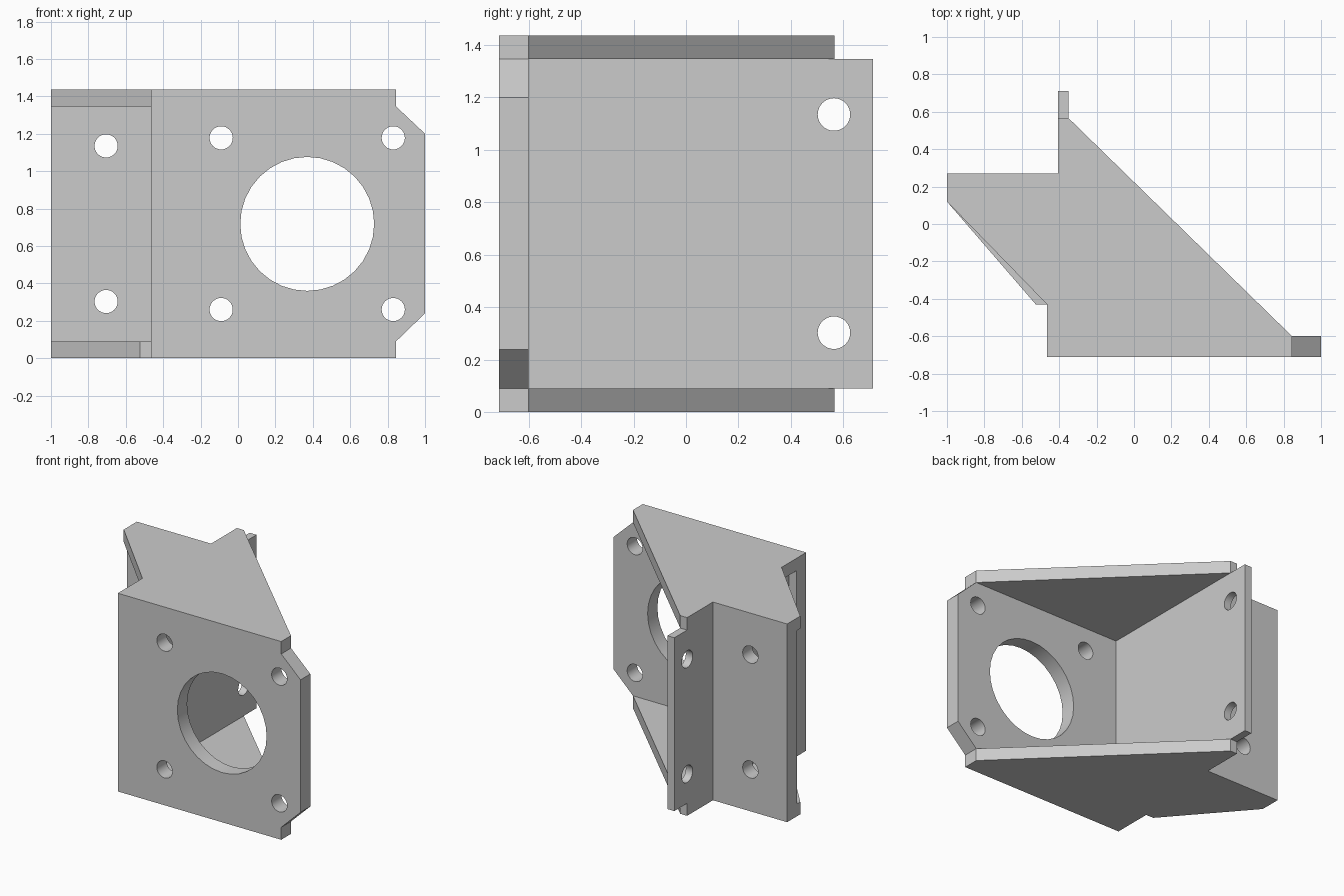
import bpy
import bmesh
from mathutils import Matrix, Vector

cube = bpy.data.objects.get("Cube")
if cube:
    bpy.data.objects.remove(cube, do_unlink=True)

metal = bpy.data.materials.new("grey_metal")
metal.use_nodes = True
GREY = (0.6, 0.6, 0.6, 1.0)
metal.diffuse_color = GREY
metal.node_tree.nodes["Principled BSDF"].inputs["Base Color"].default_value = GREY

# Directions that map a 2D profile (u, v) and its depth into space
AXES = {
    "x": lambda u, v, d: Vector((d, u, v)),
    "y": lambda u, v, d: Vector((u, d, v)),
    "z": lambda u, v, d: Vector((u, v, d)),
}
TURN = {"x": Matrix.Rotation(1.5707963, 4, "Y"), "y": Matrix.Rotation(1.5707963, 4, "X")}


def add_object(name, bm):
    bmesh.ops.recalc_face_normals(bm, faces=bm.faces)
    mesh = bpy.data.meshes.new(name)
    bm.to_mesh(mesh)
    bm.free()
    mesh.materials.append(metal)
    obj = bpy.data.objects.new(name, mesh)
    bpy.context.collection.objects.link(obj)
    return obj


def plate(name, profile, axis, start, end, holes=()):
    """Extrude a profile along an axis and drill (u, v, radius) holes."""
    place = AXES[axis]
    bm = bmesh.new()
    face = bm.faces.new([bm.verts.new(place(u, v, start)) for u, v in profile])
    extruded = bmesh.ops.extrude_face_region(bm, geom=[face])["geom"]
    verts = [g for g in extruded if isinstance(g, bmesh.types.BMVert)]
    bmesh.ops.translate(bm, verts=verts, vec=place(0, 0, end - start))
    obj = add_object(name, bm)
    if holes:
        bm = bmesh.new()
        for u, v, radius in holes:
            spot = Matrix.Translation(place(u, v, (start + end) / 2))
            bmesh.ops.create_cone(bm, cap_ends=True, segments=32, radius1=radius,
                                  radius2=radius, depth=0.5, matrix=spot @ TURN[axis])
        drill = add_object(name + "_drill", bm)
        drill.hide_render = True
        cut = obj.modifiers.new("holes", "BOOLEAN")
        cut.object = drill
        cut.solver = "EXACT"
        bpy.context.view_layer.objects.active = obj
        bpy.ops.object.modifier_apply(modifier=cut.name)
        bpy.data.objects.remove(drill, do_unlink=True)
    bpy.ops.object.select_all(action="DESELECT")
    obj.select_set(True)
    bpy.context.view_layer.objects.active = obj
    bpy.ops.object.shade_smooth_by_angle(angle=0.5)
    return obj


def rect(u0, u1, v0, v1):
    return [(u0, v0), (u1, v0), (u1, v1), (u0, v1)]


HEIGHT, SKIN = 1.436, 0.09
FRONT, INNER = -0.712, -0.60
LOW, HIGH = SKIN, HEIGHT - SKIN
BOLT = 0.062
bolt_rows = (0.303, 1.135)

# Motor plate with chamfered side tab, shaft opening and four bolt holes
motor_profile = [(-0.465, 0), (0.845, 0), (0.845, LOW), (1, 0.24),
                 (1, 1.2), (0.845, HIGH), (0.845, HEIGHT), (-0.465, HEIGHT)]
motor_holes = [(0.37, HEIGHT / 2, 0.358)]
motor_holes += [(x, z, BOLT) for x in (-0.09, 0.83) for z in (0.26, 1.178)]
plate("motor_plate", motor_profile, "y", FRONT, INNER, motor_holes)

# Upper and lower gussets; the lower one is cut a little wider at the notch
gusset = [(-0.465, INNER), (0.845, INNER), (-0.35, 0.566), (-0.405, 0.566),
          (-0.405, 0.27), (-1, 0.27), (-1, 0.12)]
plate("top_gusset", gusset + [(-0.465, -0.43)], "z", HIGH, HEIGHT)
plate("bottom_gusset", gusset + [(-0.525, -0.43), (-0.465, -0.43)], "z", 0, LOW)

# Central web with two bolt holes in its rear tab
plate("side_web", rect(INNER, 0.712, LOW, HIGH), "x", -0.405, -0.35,
      [(0.564, z, BOLT) for z in bolt_rows])

# Rear mounting flange
plate("mounting_flange", rect(-1, -0.405, LOW, HIGH), "y", 0.16, 0.27,
      [(-0.705, z, BOLT) for z in bolt_rows])
